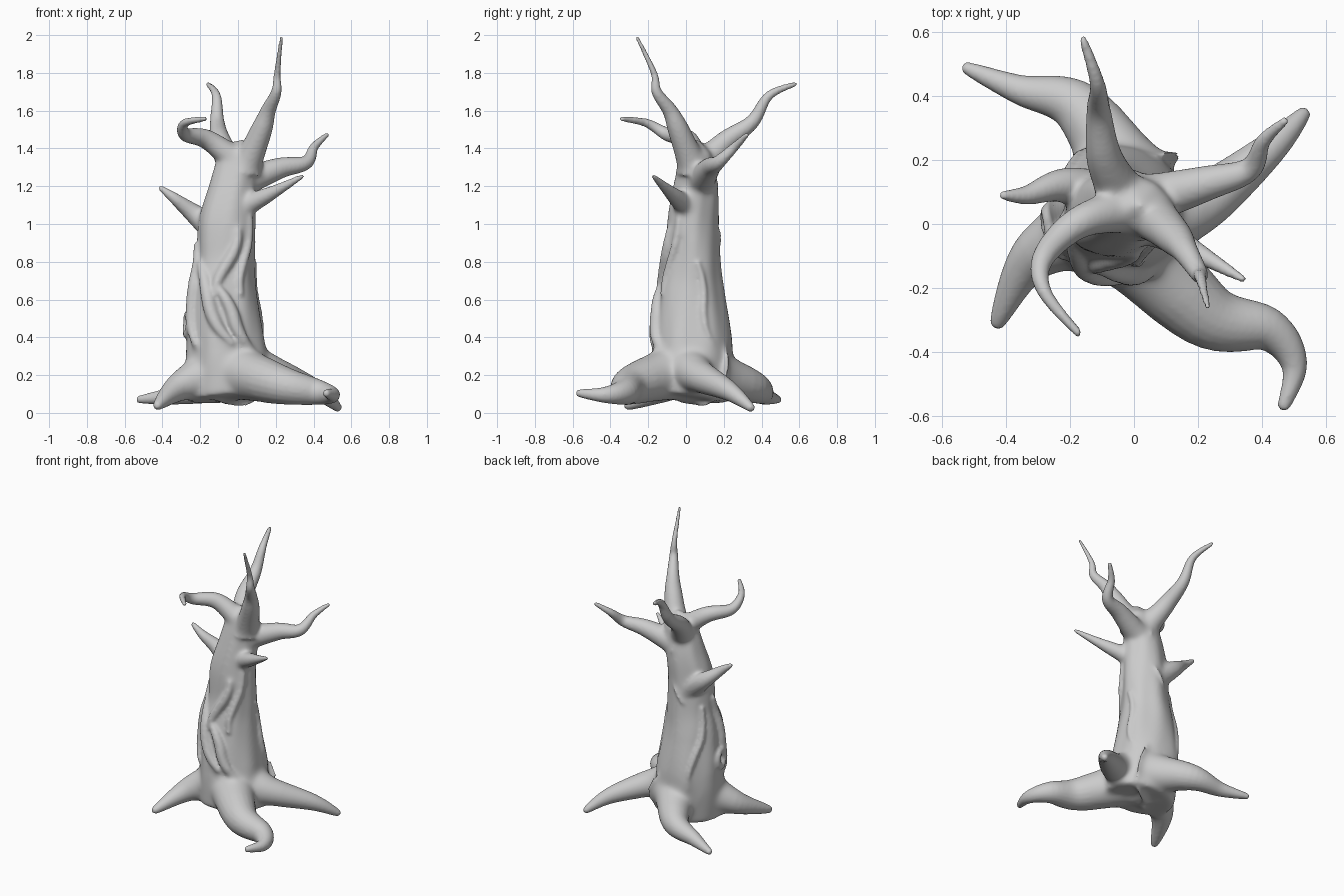
import bpy, bmesh, math
from mathutils import Vector

if "Cube" in bpy.data.objects:
    bpy.data.objects.remove(bpy.data.objects["Cube"])

bm = bmesh.new()


def spline(pts, steps=8):
    """Catmull-Rom through rows of numbers"""
    out, n = [], len(pts)
    for i in range(n - 1):
        p = [pts[max(0, min(n - 1, i + k))] for k in (-1, 0, 1, 2)]
        for s in range(steps):
            t = s / steps
            out.append([0.5 * (2 * b + (c - a) * t + (2 * a - 5 * b + 4 * c - d) * t * t
                               + (3 * b - a - 3 * c + d) * t ** 3) for a, b, c, d in zip(*p)])
    return out + [list(pts[-1])]


def sweep(rows, sides=20, lobes=0.0):
    """Closed tube along rows of (x, y, z, radius[, second radius])"""
    pos = [Vector(r[:3]) for r in rows]
    u, rings = None, []
    for i, r in enumerate(rows):
        t = (pos[min(i + 1, len(pos) - 1)] - pos[max(i - 1, 0)]).normalized()
        if u is None:
            u = t.cross(Vector((0, 1, 0)))
            if u.length < 0.3:
                u = t.cross(Vector((1, 0, 0)))
        u = (u - t * u.dot(t)).normalized()
        v = t.cross(u)
        ring = []
        for k in range(sides):
            a = math.tau * k / sides
            m = 1 + lobes * (math.sin(5 * a + 4 * r[2]) + 0.6 * math.sin(8 * a - 5 * r[2]))
            ring.append(bm.verts.new(pos[i] + m * (u * math.cos(a) * r[3] + v * math.sin(a) * r[-1])))
        rings.append(ring)
    for a, b in zip(rings, rings[1:]):
        for k in range(sides):
            bm.faces.new((a[k], a[(k + 1) % sides], b[(k + 1) % sides], b[k]))
    bm.faces.new(rings[0])
    tip = bm.verts.new(pos[-1] + t * rows[-1][3] * 0.7)
    for k in range(sides):
        bm.faces.new((rings[-1][k], rings[-1][(k + 1) % sides], tip))


def limb(pts, start, end, power=0.43):
    """Branch or root whose radius shrinks by rule from start to end"""
    rows = spline(pts)
    n = len(rows) - 1
    sweep([r + [start + (end - start) * (i / n) ** power] for i, r in enumerate(rows)])


# trunk: x, y, z, half width, half depth
core = spline([(-.04, .01, .075, .23, .20), (-.06, .035, .32, .215, .215), (-.075, .03, .62, .178, .175),
               (-.065, .035, .8, .155, .145), (-.06, .035, 1.0, .15, .135), (-.03, .05, 1.18, .128, .12),
               (.01, .055, 1.38, .11, .08)], 12)
sweep(core, 64, .022)

# branches
limb([(.04, .04, 1.30), (.125, -.04, 1.5), (.16, -.085, 1.6), (.203, -.155, 1.7), (.208, -.17, 1.8),
      (.23, -.26, 1.99)], .105, .009)
limb([(-.02, .06, 1.28), (-.09, .2, 1.43), (-.11, .35, 1.54), (-.115, .44, 1.68), (-.16, .58, 1.742)], .115, .012)
limb([(.02, .05, 1.31), (-.16, .01, 1.445), (-.28, -.1, 1.475), (-.28, -.21, 1.535), (-.17, -.345, 1.557)],
     .105, .012)
limb([(.02, .07, 1.22), (.22, .125, 1.295), (.36, .17, 1.325), (.405, .26, 1.41), (.475, .325, 1.475)], .11, .012)
limb([(.0, .02, 1.08), (.18, -.08, 1.165), (.345, -.175, 1.255)], .11, .010)
limb([(-.08, .08, .94), (-.22, .12, 1.045), (-.335, .09, 1.135), (-.415, .09, 1.195)], .125, .012)

# roots
limb([(-.04, -.02, .23), (.22, -.28, .15), (.42, -.33, .11), (.50, -.44, .095), (.465, -.575, .105)], .20, .018, .47)
limb([(.03, .02, .24), (.20, .06, .20), (.42, .23, .115), (.535, .35, .022)], .19, .02, .53)
limb([(-.01, .12, .21), (-.17, .36, .135), (-.36, .42, .09), (-.53, .49, .07)], .20, .018, .42)
limb([(-.13, .0, .22), (-.32, -.11, .13), (-.43, -.315, .035)], .20, .022, .5)


def on_bark(deg, z, r):
    """Row lying on the trunk surface at an angle and height"""
    c = min(core, key=lambda q: abs(q[2] - z))
    a = math.radians(deg)
    return [c[0] + math.cos(a) * c[3], c[1] + math.sin(a) * c[4], z, r]


def bark_fold(top_deg, low_deg, top, low, thick):
    """Wavy raised fold twisting down the trunk"""
    rows = []
    for i in range(6):
        t = i / 5
        deg = top_deg + (low_deg - top_deg) * t + 6 * math.sin(math.tau * t)
        rows.append(on_bark(deg, top + (low - top) * t, .012 + thick * math.sin(math.pi * (.1 + .8 * t))))
    sweep(spline(rows, 4), 12)


# twisting bark folds
bark_fold(-150, -80, .80, .36, .027)
bark_fold(-65, -105, .98, .62, .02)
bark_fold(-105, -45, .68, .30, .025)
bark_fold(-35, -60, 1.05, .62, .012)
bark_fold(-175, -140, .90, .35, .022)
bark_fold(150, 120, .85, .30, .010)
bark_fold(10, 30, .80, .36, .008)

# knot ring on the left side
sweep([on_bark(190 + 12 * math.cos(k * math.tau / 10), .47 + .055 * math.sin(k * math.tau / 10), .026)
       for k in range(11)], 12)

bmesh.ops.recalc_face_normals(bm, faces=bm.faces)
raw = bpy.data.meshes.new("tree_parts")
bm.to_mesh(raw)
bm.free()

# fuse all limbs into one skin
tree = bpy.data.objects.new("dead_tree", raw)
bpy.context.collection.objects.link(tree)
fuse = tree.modifiers.new("fuse", 'REMESH')
fuse.mode = 'VOXEL'
fuse.voxel_size = .009
graph = bpy.context.evaluated_depsgraph_get()
skin = bpy.data.meshes.new_from_object(tree.evaluated_get(graph))
tree.modifiers.clear()
tree.data = skin

# blend root and branch joints strongly, bark and thin tips lightly
for name, low, high, reach, count in (("root_joints", 0, .40, .33, 60), ("bark", .36, 1.0, .4, 6),
                                      ("forks", .9, 1.52, .20, 30), ("", 0, 0, 0, 4)):
    if name:
        group = tree.vertex_groups.new(name=name)
        for v in skin.vertices:
            d = math.hypot(v.co.x + .03, v.co.y - .03)
            w = min((v.co.z - low) / .06 + (low == 0), (high - v.co.z) / .06, (reach - d) / .06, 1)
            if w > 0:
                group.add([v.index], w, 'REPLACE')
    soft = tree.modifiers.new("soften", 'SMOOTH')
    soft.factor = .5
    soft.iterations = count
    soft.vertex_group = name

bpy.context.view_layer.objects.active = tree
tree.select_set(True)
bpy.ops.object.shade_smooth()
